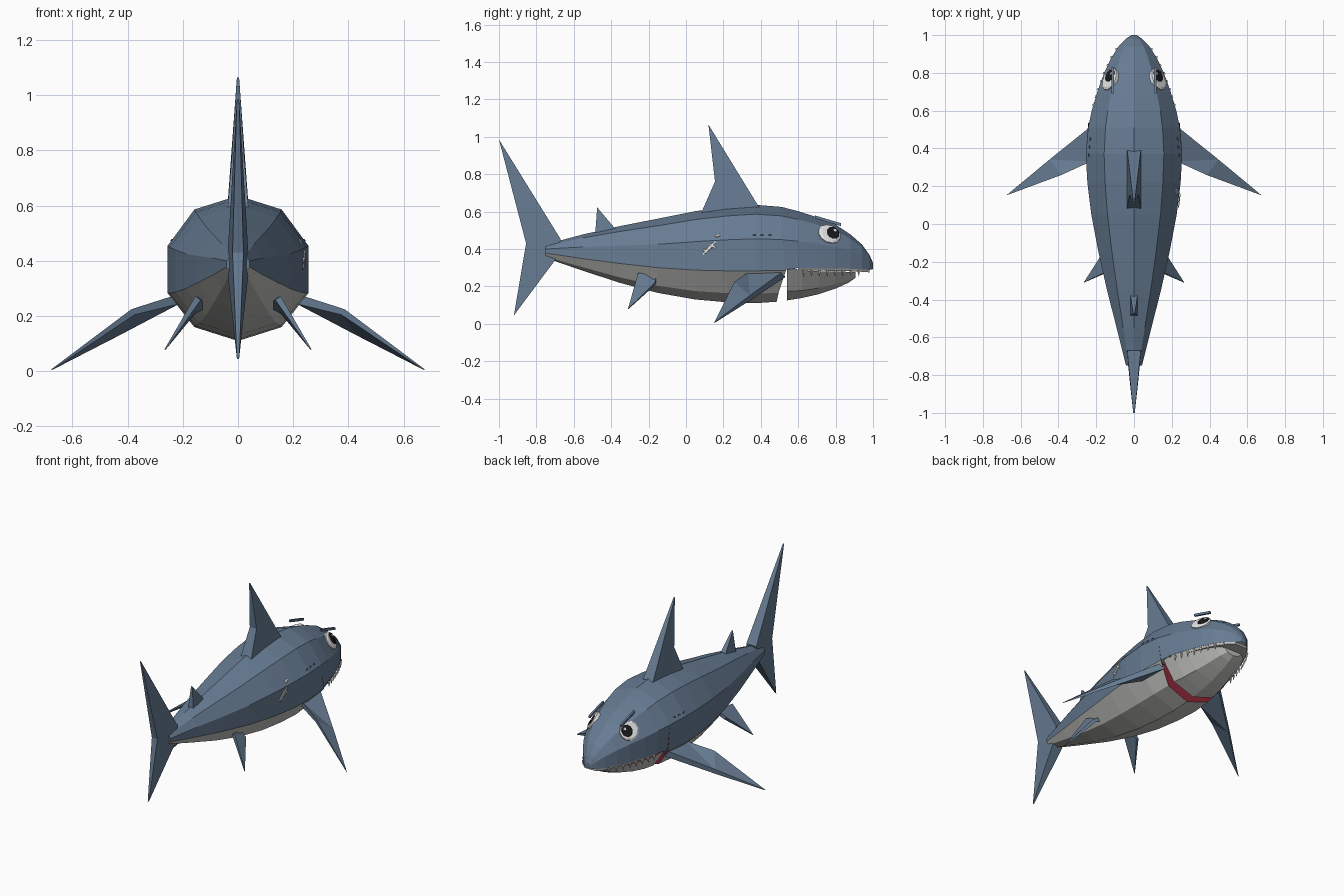
import bpy, bmesh, math
from mathutils import Vector, Matrix
from mathutils.bvhtree import BVHTree

if "Cube" in bpy.data.objects:
    bpy.data.objects.remove(bpy.data.objects["Cube"])


def material(name, rgb):
    m = bpy.data.materials.new(name)
    m.diffuse_color = (*rgb, 1)
    m.use_nodes = True
    m.node_tree.nodes["Principled BSDF"].inputs["Base Color"].default_value = m.diffuse_color
    return m


BLUE = material("slate_blue", (.135, .2, .29))
BELLY = material("belly_grey", (.53, .53, .51))
RED = material("mouth_red", (.27, .02, .04))
WHITE = material("white", (.82, .82, .82))
BLACK = material("black", (.01, .01, .012))
DARK = material("gill_dark", (.05, .08, .12))


def finish(name, bm, mats):
    bmesh.ops.recalc_face_normals(bm, faces=bm.faces)
    me = bpy.data.meshes.new(name)
    bm.to_mesh(me)
    bm.free()
    for m in mats:
        me.materials.append(m)
    ob = bpy.data.objects.new(name, me)
    bpy.context.collection.objects.link(ob)
    return ob


def loft(name, rings, mats, side_mat=lambda i: 0, caps=(0, 0)):
    """Join closed rings; side_mat picks the colour by position in the ring."""
    bm = bmesh.new()
    vs = [[bm.verts.new(p) for p in r] for r in rings]
    n = len(rings[0])
    for a, b in zip(vs, vs[1:]):
        for i in range(n):
            j = (i + 1) % n
            bm.faces.new((a[i], a[j], b[j], b[i])).material_index = side_mat(i)
    for ring, cap in zip((vs[0], vs[-1]), caps):
        if cap is not None:
            bm.faces.new(ring).material_index = cap
    return finish(name, bm, mats)


def fin(name, pts, halves, normal):
    """Flat outline thickened by a different amount at each corner."""
    n = Vector(normal).normalized()
    bm = bmesh.new()
    a = [bm.verts.new(Vector(p) + n * h) for p, h in zip(pts, halves)]
    b = [bm.verts.new(Vector(p) - n * h) for p, h in zip(pts, halves)]
    bm.faces.new(a)
    bm.faces.new(b[::-1])
    for i in range(len(a)):
        j = (i + 1) % len(a)
        bm.faces.new((a[i], b[i], b[j], a[j]))
    bmesh.ops.triangulate(bm, faces=[f for f in bm.faces if len(f.verts) > 4])
    return finish(name, bm, [BLUE])


# Stations: y, half width, top z, colour line z, bottom z
BODY = [(-.75, .042, .425, .378, .352), (-.55, .092, .478, .348, .283),
        (-.35, .143, .523, .322, .218), (-.15, .188, .562, .30, .165),
        (.05, .226, .602, .287, .13), (.22, .247, .625, .283, .115),
        (.37, .255, .636, .283, .11), (.51, .243, .625, .286, .118)]
HEAD = [BODY[-1], (.6, .224, .602, .298, .137), (.7, .194, .57, .297, .157),
        (.8, .158, .53, .296, .188), (.88, .12, .477, .294, .23),
        (.94, .082, .425, .291, .26), (.98, .044, .37, .288, .275),
        (1.0, .014, .325, .292, .28)]


def upper(s):
    y, w, t, b, o = s
    r, c = (t - o) / 2, (t + o) / 2
    half = [(w, b), (w, max(c + .31 * r, b + .012)), (.62 * w, c + .81 * r)]
    return [(x, y, z) for x, z in half] + [(0, y, t)] + [(-x, y, z) for x, z in half[::-1]]


def lower(s):
    y, w, t, b, o = s
    z = o + .19 * (t - o) / 2
    return [(-.62 * w, y, min(z, b - .01)), (0, y, o), (.62 * w, y, min(z, b - .01))]


# Body with a slanted red throat wall, and head above the mouth
rings = [upper(s) + lower(s) for s in BODY]
for i, y in ((0, .535), (6, .535), (7, .495), (8, .485), (9, .495)):
    rings[-1][i] = (rings[-1][i][0], y, rings[-1][i][2])
loft("body", rings, [BLUE, BELLY, RED], lambda i: 1 if i >= 6 else 0, (0, 2))
head = loft("head", [upper(s) for s in HEAD], [BLUE, BELLY],
            lambda i: 1 if i == 6 else 0, (None, 0))

# Pale upper lip under the head edge
lip = [[(x * w * k, y, b - d) for x, k, d in
        ((1, .99, 0), (-1, .99, 0), (-1, .95, .013), (1, .95, .013))]
       for y, w, t, b, o in HEAD[1:-1]]
loft("upper_lip", lip, [BELLY])

# Lower jaw with a red inner surface
JAW = [(.54, .236, .305, .125), (.62, .215, .285, .138), (.71, .185, .281, .158),
       (.8, .147, .279, .188), (.87, .108, .278, .22), (.905, .065, .277, .245)]
jaw = []
for y, w, b, o in JAW:
    z = o + (b - o) * .27
    jaw.append([(w, y, b), (-w, y, b), (-.62 * w, y, z), (0, y, o), (.62 * w, y, z)])
loft("lower_jaw", jaw, [BELLY, RED], lambda i: 1 if i == 0 else 0, (1, 0))


# Teeth hanging along the upper lip
def width_at(y):
    for p, q in zip(HEAD, HEAD[1:]):
        if p[0] <= y <= q[0]:
            return p[1] + (q[1] - p[1]) * (y - p[0]) / (q[0] - p[0])


bm = bmesh.new()
for k in range(8):
    y = .63 + k * .042
    for s in (-1, 1):
        m = Matrix.Translation((s * width_at(y) * .99, y, .269)) @ Matrix.Rotation(math.pi, 4, 'X')
        bmesh.ops.create_cone(bm, cap_ends=True, segments=5, radius1=.009,
                              radius2=0, depth=.036, matrix=m)
finish("teeth", bm, [WHITE])

# Upright fins and tail: y, z, half thickness
UPRIGHT = {
    "dorsal_fin": [(.08, .59, .038), (.405, .60, .038), (.12, 1.065, .004), (.155, .76, .024)],
    "rear_dorsal_fin": [(-.485, .485, .019), (-.375, .505, .019), (-.475, .622, .004)],
    "tail_fin": [(-.67, .452, .036), (-1.0, .985, .004), (-.855, .43, .02),
                 (-.92, .045, .004), (-.70, .34, .036)]}
for name, pts in UPRIGHT.items():
    fin(name, [(0, y, z) for y, z, h in pts], [h for y, z, h in pts], (1, 0, 0))

# Paired side fins
for s, side in ((-1, "left"), (1, "right")):
    fin(side + "_pectoral_fin",
        [(s * x, y, z) for x, y, z in ((.215, .525, .265), (.44, .345, .14), (.675, .152, .006),
                                       (.38, .262, .215), (.22, .335, .26))],
        (.02, .014, .002, .012, .018), (s * .5, -.25, .85))
    fin(side + "_pelvic_fin",
        [(s * x, y, z) for x, y, z in ((.105, -.155, .25), (.165, -.165, .215),
                                       (.265, -.31, .078), (.145, -.255, .265))],
        (.014, .012, .002, .012), (s * .8, -.1, .6))

# Surface details are laid on the skin
trees = []
for name in ("body", "head"):
    bm = bmesh.new()
    bm.from_mesh(bpy.data.objects[name].data)
    trees.append(BVHTree.FromBMesh(bm))
    bm.free()


def skin(side, y, z):
    for t in trees:
        p, n, i, d = t.ray_cast(Vector((side, y, z)), Vector((-side, 0, 0)))
        if p:
            if n.x * side < 0:
                n = -n
            across = Vector((0, 1, 0))
            across = (across - n * across.dot(n)).normalized()
            up = n.cross(across)
            if up.z < 0:
                up = -up
            return p, n, across, up


def disc(name, frame, u, v, lift, ru, rv, depth, mat, angle=0, segments=10):
    """Small low disc or dash at an offset in the skin plane."""
    p, n, a, b = frame
    c, s = math.cos(angle), math.sin(angle)
    au, bu = a * c + b * s, b * c - a * s
    o = p + a * u + b * v + n * lift
    rings = []
    for h, k in ((-depth, 1), (0, 1), (depth * .35, .8)):
        rings.append([o + n * h + au * ru * k * math.cos(t) + bu * rv * k * math.sin(t)
                      for t in (2 * math.pi * (i + .5) / segments for i in range(segments))])
    loft(name, rings, [mat])


for s, side in ((-1, "left"), (1, "right")):
    f = skin(s, .766, .478)
    disc(side + "_eye_white", f, 0, 0, .006, .063, .058, .018, WHITE, segments=12)
    disc(side + "_pupil", f, .017, .006, .014, .036, .038, .006, BLACK)
    disc(side + "_eye_glint", f, .027, .022, .018, .009, .009, .003, WHITE, segments=8)
    # Thin brow plate
    fin(side + "_brow", [(s * .112, .69, .579), (s * .112, .83, .537),
                         (s * .112, .83, .522), (s * .112, .69, .564)], [.006] * 4, (1, 0, 0))
    for k in range(3):
        disc(f"{side}_gill_{k + 1}", skin(s, .365 + k * .042, .475),
             0, 0, .002, .012, .006, .003, DARK, segments=4)

# Pale scar marks on one flank
SCAR = ((.125, .405, .055, .009, .8), (.105, .39, .018, .007, -.6),
        (.145, .415, .022, .007, -.6), (.17, .47, .018, .009, .3))
for k, (y, z, ru, rv, ang) in enumerate(SCAR):
    disc(f"scar_{k + 1}", skin(1, y, z), 0, 0, .006, ru, rv, .004, WHITE, ang, 6)
